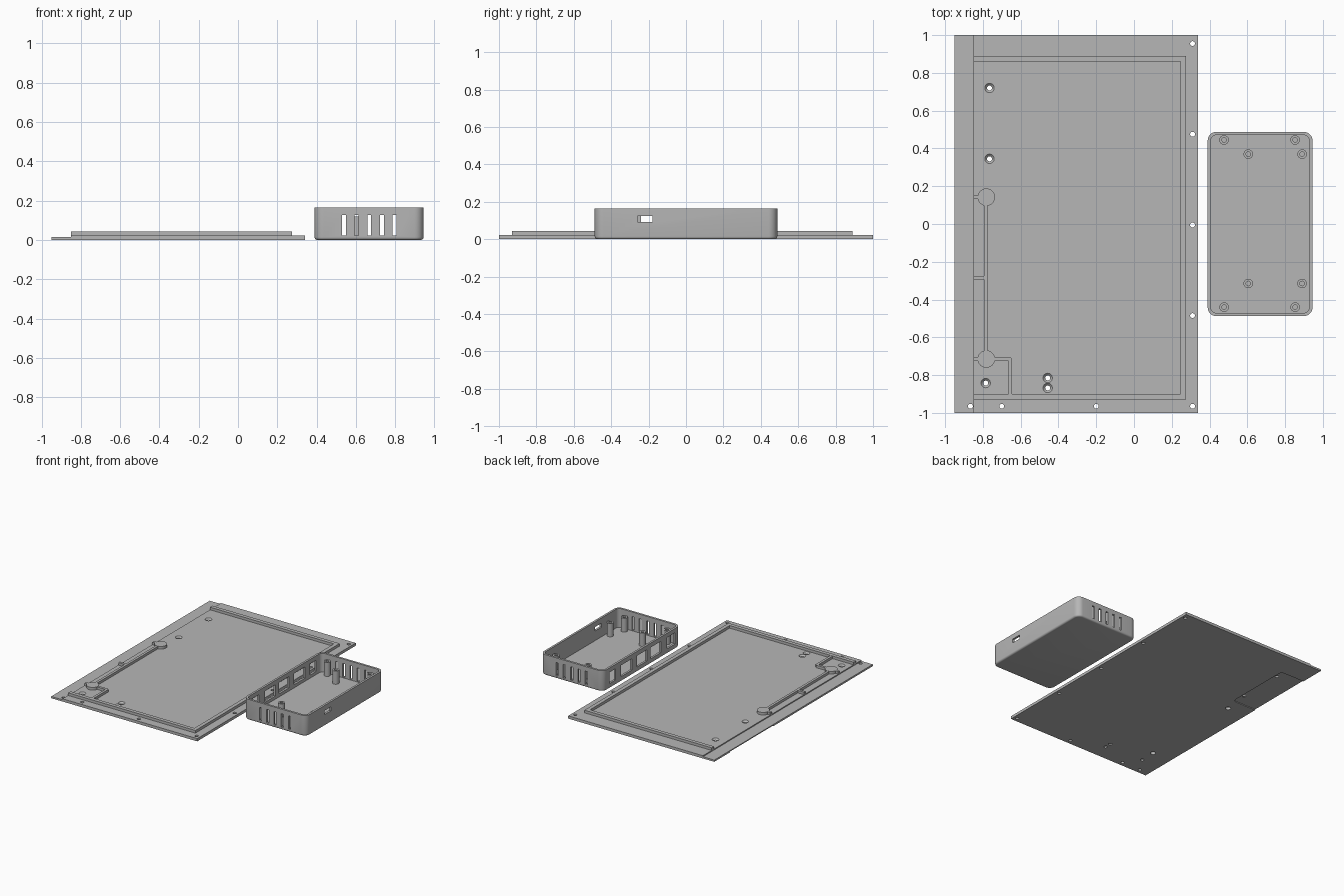
import bpy, bmesh, math

if "Cube" in bpy.data.objects:
    bpy.data.objects.remove(bpy.data.objects["Cube"])

grey = bpy.data.materials.new("plain_grey")
grey.use_nodes = True
COLOUR = (0.47, 0.47, 0.47, 1)
grey.diffuse_color = COLOUR
grey.node_tree.nodes["Principled BSDF"].inputs["Base Color"].default_value = COLOUR


def circle(cx, cy, r, n=32):
    return [(cx + r * math.cos(2 * math.pi * i / n),
             cy + r * math.sin(2 * math.pi * i / n)) for i in range(n)]


def rect(x0, x1, y0, y1):
    return [(x0, y0), (x1, y0), (x1, y1), (x0, y1)]


def rounded(x0, x1, y0, y1, r, n=8):
    pts = []
    corners = [(x1 - r, y1 - r), (x0 + r, y1 - r), (x0 + r, y0 + r), (x1 - r, y0 + r)]
    for k, (cx, cy) in enumerate(corners):
        for i in range(n + 1):
            a = math.pi / 2 * (k + i / n)
            pts.append((cx + r * math.cos(a), cy + r * math.sin(a)))
    return pts


def loft(bm, layers):
    """Join (outline, z) layers into a closed solid."""
    rings = [[bm.verts.new((x, y, z)) for x, y in pts] for pts, z in layers]
    for a, b in zip(rings, rings[1:]):
        for i in range(len(a)):
            j = (i + 1) % len(a)
            bm.faces.new((a[i], a[j], b[j], b[i]))
    bm.faces.new(rings[0][::-1])
    bm.faces.new(rings[-1])


def solid(name, *lofts):
    bm = bmesh.new()
    for layers in lofts:
        loft(bm, layers)
    bmesh.ops.recalc_face_normals(bm, faces=bm.faces)
    mesh = bpy.data.meshes.new(name)
    bm.to_mesh(mesh)
    bm.free()
    mesh.materials.append(grey)
    obj = bpy.data.objects.new(name, mesh)
    bpy.context.collection.objects.link(obj)
    return obj


def prism(pts, z0, z1):
    return [(pts, z0), (pts, z1)]


def cut(obj, *lofts):
    """Subtract lofted solids and bake the result."""
    cutter = solid("cutter", *lofts)
    cutter.hide_render = True
    mod = obj.modifiers.new("cut", 'BOOLEAN')
    mod.operation, mod.solver, mod.object = 'DIFFERENCE', 'EXACT', cutter
    bpy.context.view_layer.update()
    baked = bpy.data.meshes.new_from_object(
        obj.evaluated_get(bpy.context.evaluated_depsgraph_get()))
    obj.modifiers.clear()
    obj.data = baked
    bpy.data.objects.remove(cutter)


def smooth(obj):
    bpy.ops.object.select_all(action='DESELECT')
    obj.select_set(True)
    bpy.context.view_layer.objects.active = obj
    bpy.ops.object.shade_smooth_by_angle(angle=math.radians(30))


# Base plate with a lower strip along its right-hand edge
TOP, STRIP, RIDGE = 0.022, 0.014, 0.043
plate = solid("base_plate", prism(rect(-0.95, 0.34, -1, 1), 0, TOP))
cut(plate, prism(rect(-1.1, -0.85, -1.1, 1.1), STRIP, 0.1))

# Shallow pocket underneath
cut(plate, prism(rounded(-1.1, -0.74, 0.25, 0.80, 0.03), -0.05, 0.006))

# Edge screw holes, countersunk holes and blind holes below the discs
edge_holes = [(0.31, 0.955 - 0.48 * i) for i in range(5)]
edge_holes += [(x, -0.965) for x in (-0.866, -0.70, -0.20)]
sunk_holes = [(-0.765, 0.72), (-0.765, 0.345), (-0.785, -0.842),
              (-0.457, -0.815), (-0.457, -0.868)]
discs = [(-0.782, 0.142), (-0.782, -0.715)]
cut(plate, *[prism(circle(x, y, 0.013), -0.05, 0.1) for x, y in edge_holes],
    *[prism(circle(x, y, 0.02), -0.05, 0.1) for x, y in discs],
    *[[(circle(x, y, 0.013), -0.05), (circle(x, y, 0.013), 0.01),
       (circle(x, y, 0.025), TOP), (circle(x, y, 0.025), 0.1)] for x, y in sunk_holes])
smooth(plate)

# Raised ridge around three sides, open towards the strip
ridge = [(-0.85, -0.93), (0.275, -0.93), (0.275, 0.89), (-0.85, 0.89),
         (-0.85, 0.86), (0.245, 0.86), (0.245, -0.90), (-0.85, -0.90)]
solid("ridge", prism(ridge, TOP - 0.001, RIDGE))

# Raised cable run with round ends
arms = [rect(-0.795, -0.775, -0.70, 0.13), rect(-0.85, -0.80, 0.132, 0.152),
        rect(-0.85, -0.795, -0.295, -0.275), rect(-0.85, -0.80, -0.725, -0.705),
        [(-0.76, -0.725), (-0.665, -0.725), (-0.665, -0.91), (-0.645, -0.91),
         (-0.645, -0.715), (-0.655, -0.705), (-0.76, -0.705)]]
solid("cable_run", *[prism(a, TOP - 0.001, RIDGE - 0.001) for a in arms])
smooth(solid("cable_discs", *[prism(circle(x, y, 0.046, 48), TOP - 0.001, RIDGE)
                              for x, y in discs]))

# Open box with rounded corners and a rounded lower edge
X0, X1, Y, H, WALL, R = 0.39, 0.945, 0.488, 0.165, 0.017, 0.047


def box_outline(inset):
    return rounded(X0 + inset, X1 - inset, -Y + inset, Y - inset, R - inset)


FILLET = 0.014
layers = []
for i in range(5):
    a = math.pi / 2 * i / 4
    layers.append((box_outline(FILLET * (1 - math.sin(a))), FILLET * (1 - math.cos(a))))
layers += [(box_outline(0), H), (box_outline(WALL), H), (box_outline(WALL), 0.015)]
box = solid("box_shell", layers)

# Vent slots through both ends, port windows and one small socket opening
slots = [prism(rect(x - 0.01, x + 0.01, y - 0.04, y + 0.04), 0.022, 0.128)
         for x in (0.54, 0.604, 0.668, 0.733, 0.797) for y in (-Y, Y)]
windows = [prism(rect(X0 - 0.05, X0 + 0.05, y0, y1), 0.04, 0.13)
           for y0, y1 in ((0.33, 0.405), (0.127, 0.266), (-0.063, 0.063),
                          (-0.24, -0.11), (-0.42, -0.316))]
socket = prism(rect(X1 - 0.05, X1 + 0.05, -0.26, -0.178), 0.092, 0.124)
cut(box, *slots, *windows, socket)
smooth(box)


# Hollow standoffs inside the box
def post(x, y, top):
    out, hole = circle(x, y, 0.025), circle(x, y, 0.012)
    return [(out, 0.014), (out, top), (hole, top), (hole, 0.03)]


for name, xs, ys, top in (("corner_posts", (0.477, 0.853), (-0.44, 0.445), 0.125),
                          ("board_posts", (0.605, 0.89), (-0.315, 0.37), 0.12)):
    smooth(solid(name, *[post(x, y, top) for x in xs for y in ys]))
